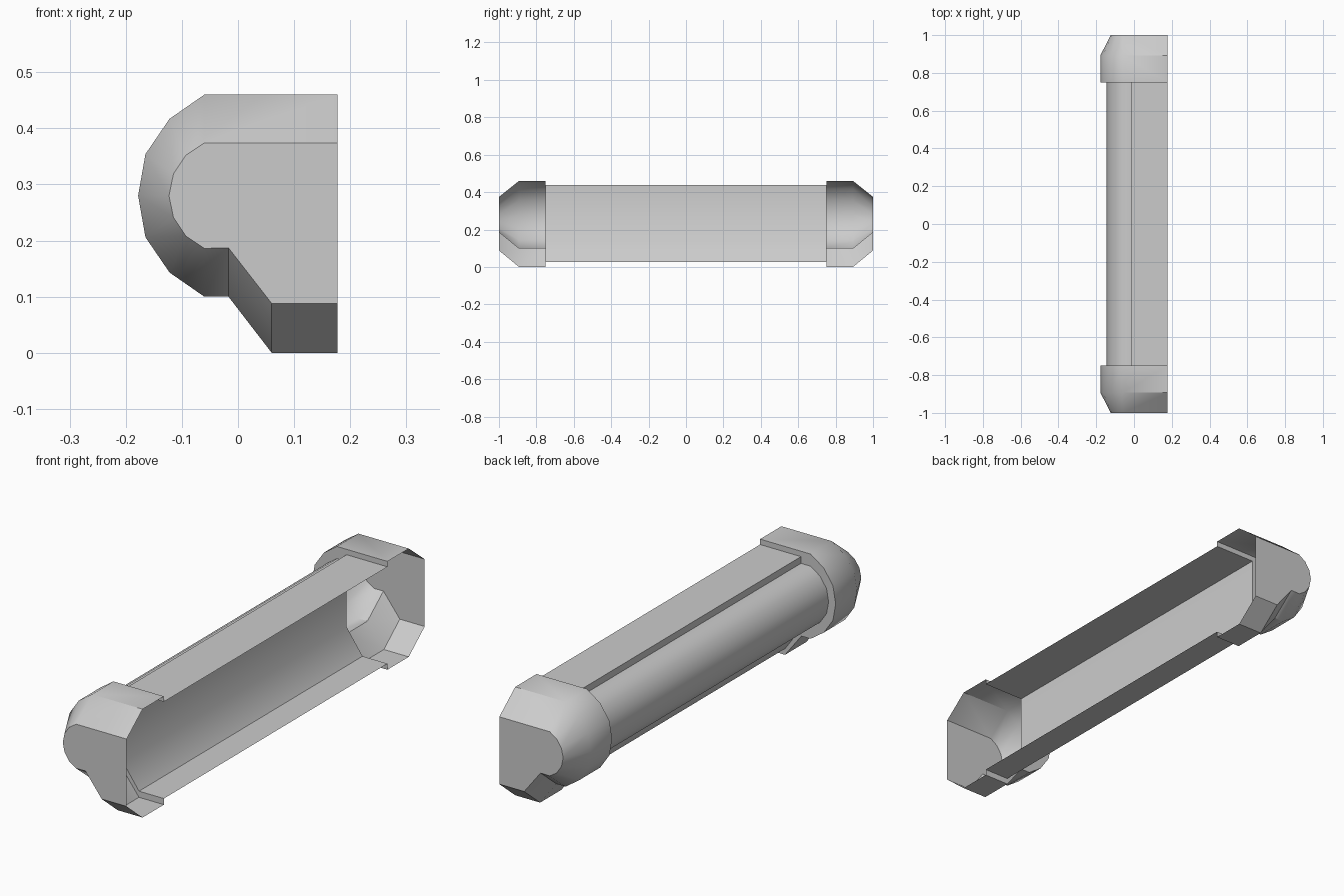
import bpy, bmesh, math

if "Cube" in bpy.data.objects:
    bpy.data.objects.remove(bpy.data.objects["Cube"])

BACK = 0.177      # open side of the housing
MID = 0.28        # height of the rounded nose axis


def nose(points):
    """Mirror the upper nose points about the nose axis: top -> tip -> bottom."""
    return points + [(x, 2 * MID - z) for x, z in reversed(points[:-1])]


def make_object(name, rings, end_face=False, plates=(), angle=40):
    """Skin open x-z profiles placed at (y, profile), with optional flat faces."""
    bm = bmesh.new()
    rows = [[bm.verts.new((x, y, z)) for x, z in prof] for y, prof in rings]
    for a, b in zip(rows, rows[1:]):
        for i in range(len(a) - 1):
            bm.faces.new((a[i], a[i + 1], b[i + 1], b[i]))
    if end_face:
        bm.faces.new(rows[-1])
    for y, inner in plates:
        # flat shoulder between the first ring and an inner outline
        bm.faces.new(rows[0] + [bm.verts.new((x, y, z)) for x, z in reversed(inner)])
    bmesh.ops.recalc_face_normals(bm, faces=bm.faces)
    me = bpy.data.meshes.new(name)
    bm.to_mesh(me)
    bm.free()
    me.shade_smooth()
    me.set_sharp_from_angle(angle=math.radians(angle))
    ob = bpy.data.objects.new(name, me)
    bpy.context.collection.objects.link(ob)
    return ob


# profiles in x, z
nose_big = nose([(-0.06, 0.46), (-0.122, 0.417), (-0.165, 0.354), (-0.178, MID)])
nose_small = nose([(-0.06, 0.374), (-0.093, 0.352), (-0.115, 0.319), (-0.123, MID)])
cap_big = [(BACK, 0.46)] + nose_big + [(-0.017, 0.10), (0.06, 0.0), (BACK, 0.0)]
cap_small = [(BACK, 0.374)] + nose_small + [(-0.017, 0.187), (0.06, 0.088), (BACK, 0.088)]
panel = [(BACK, 0.437), (-0.015, 0.437), (-0.015, 0.13), (0.06, 0.026), (BACK, 0.026)]
t = 0.6
tube = [(a[0] + (b[0] - a[0]) * t, a[1] + (b[1] - a[1]) * t)
        for a, b in zip(nose_big, nose_small)]
tube = [(-0.015, tube[0][1])] + tube + [(-0.015, tube[-1][1])]

# long open channel and the rounded front lying against it
make_object("housing_panel", [(-0.75, panel), (0.75, panel)])
make_object("rounded_front", [(-0.75, tube), (0.75, tube)])

# bevelled end caps with a shoulder towards the channel
for side, name in ((-1, "front_end_cap"), (1, "rear_end_cap")):
    make_object(name,
                [(side * 0.75, cap_big), (side * 0.893, cap_big), (side * 1.0, cap_small)],
                end_face=True, plates=[(side * 0.75, panel)], angle=35)
